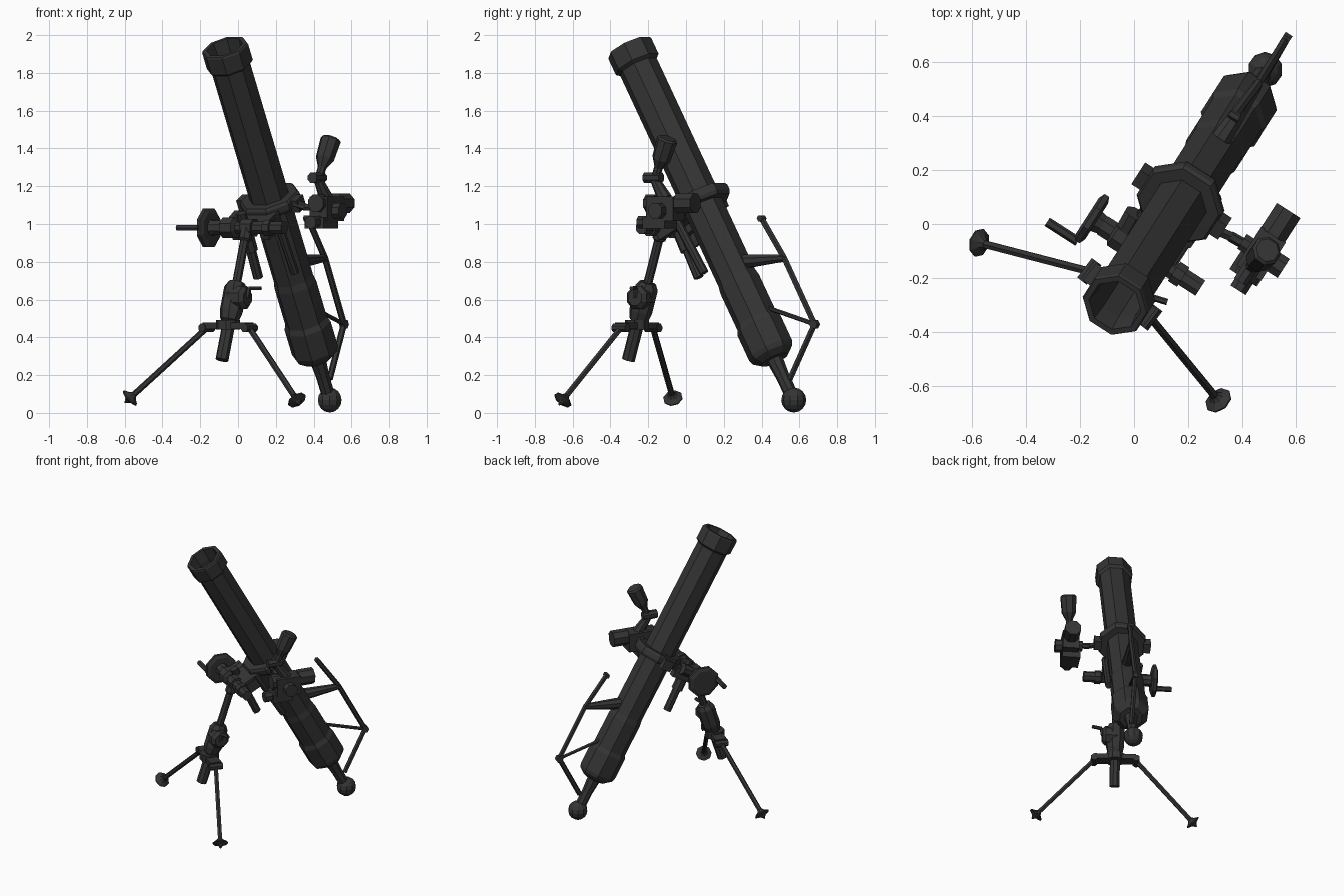
import bpy, bmesh, math
from mathutils import Vector as V, Matrix

if "Cube" in bpy.data.objects:
    bpy.data.objects.remove(bpy.data.objects["Cube"])

mat = bpy.data.materials.new("dark_metal")
mat.diffuse_color = (0.035, 0.035, 0.035, 1)
mat.use_nodes = True
mat.node_tree.nodes["Principled BSDF"].inputs["Base Color"].default_value = mat.diffuse_color

# Frame of the tilted barrel: U along the bore, A across, N towards the front
BASE = V((0.485, 0.57, 0.068))
U = (V((-0.07, -0.30, 1.935)) - BASE).normalized()
A = V((0.84, -0.54, 0)).normalized()
A = (A - U * A.dot(U)).normalized()
N = A.cross(U).normalized()
if N.y > 0:
    N = -N


def P(t, a=0, b=0):
    return BASE + U * t + A * a + N * b


def finish(name, bm):
    bmesh.ops.recalc_face_normals(bm, faces=bm.faces)
    me = bpy.data.meshes.new(name)
    bm.to_mesh(me)
    bm.free()
    me.materials.append(mat)
    ob = bpy.data.objects.new(name, me)
    bpy.context.collection.objects.link(ob)
    return ob


def lathe(name, origin, axis, profile, sides=8, ref=A, closed=False):
    """Turn (radius, distance) points around an axis; flat faceted sides."""
    origin, axis = V(origin), V(axis).normalized()
    if abs(axis.dot(ref)) > 0.95:
        ref = V((0, 0, 1))
    e1 = (ref - axis * ref.dot(axis)).normalized()
    e2 = axis.cross(e1)
    bm = bmesh.new()
    rings = []
    for r, d in profile:
        ring = []
        for i in range(sides):
            w = 2 * math.pi * (i + 0.5) / sides
            ring.append(bm.verts.new(origin + axis * d + (e1 * math.cos(w) + e2 * math.sin(w)) * r))
        rings.append(ring)
    pairs = list(zip(rings, rings[1:]))
    if closed:
        pairs.append((rings[-1], rings[0]))
    for lo, hi in pairs:
        for i in range(sides):
            j = (i + 1) % sides
            bm.faces.new((lo[i], lo[j], hi[j], hi[i]))
    if not closed:
        bm.faces.new(rings[0])
        bm.faces.new(rings[-1])
    return finish(name, bm)


def rod(name, p0, p1, r0, r1=None, sides=8):
    d = V(p1) - V(p0)
    return lathe(name, p0, d, [(r0, 0), (r1 or r0, d.length)], sides)


def box(name, c, size, x, y, z):
    bm = bmesh.new()
    m = Matrix((x, y, z)).transposed().to_4x4()
    m.translation = V(c)
    bmesh.ops.create_cube(bm, size=1, matrix=m @ Matrix.Diagonal((*size, 1)))
    return finish(name, bm)


def path(name, pts, r, sides=6):
    for i, (p, q) in enumerate(zip(pts, pts[1:])):
        rod(f"{name}_{i + 1}", p, q, r, sides=sides)


# Barrel with breech, muzzle collar and open bore
lathe("barrel", BASE, U, [
    (0.08, 0.245), (0.118, 0.275), (0.127, 0.30), (0.127, 0.45), (0.115, 0.48),
    (0.115, 0.70), (0.108, 0.74), (0.108, 2.015), (0.127, 2.03), (0.127, 2.125),
    (0.122, 2.135), (0.100, 2.135), (0.090, 2.05), (0.090, 0.8)])
lathe("breech_stem", BASE, U, [(0.036, 0), (0.036, 0.14), (0.045, 0.25)])
bm = bmesh.new()
bmesh.ops.create_uvsphere(bm, u_segments=10, v_segments=8, radius=0.066,
                          matrix=Matrix.Translation(BASE))
finish("base_ball", bm)

# Carrying handle behind the barrel
handle = [V((0.37, 0.40, 1.03)), V((0.46, 0.52, 0.82)), V((0.56, 0.68, 0.47)), V((0.485, 0.55, 0.18))]
path("rear_handle", handle, 0.017)
rod("handle_end", handle[0] - A * 0.02, handle[0] + A * 0.02, 0.018, sides=6)
rod("handle_elbow", handle[2] - A * 0.015, handle[2] + A * 0.015, 0.026, sides=6)
rod("handle_bracket", P(0.79, 0, -0.09), handle[1], 0.04, 0.02)
rod("handle_brace", P(0.50, 0, -0.10), handle[2], 0.012, sides=6)

# Clamp ring around the barrel and its bracket
lathe("clamp_ring", P(1.17), U, [(0.10, 0), (0.155, 0), (0.165, 0.02), (0.165, 0.05),
                                 (0.155, 0.065), (0.10, 0.065)], closed=True)
for s in (-1, 1):
    box(f"clamp_lug_{s}", P(1.19, s * 0.165, 0), (0.05, 0.07, 0.07), A, N, U)
    box(f"bracket_cheek_{s}", P(1.15, s * 0.09, 0.19), (0.05, 0.15, 0.07), A, N, U)
box("clamp_bracket", P(1.18, 0, 0.17), (0.22, 0.13, 0.05), A, N, U)

# Recoil buffer and guide bar alongside the barrel
rod("recoil_buffer", P(0.87, -0.048, 0.235), P(1.25, -0.048, 0.215), 0.027)
rod("buffer_sleeve", P(1.03, -0.048, 0.228), P(1.2, -0.048, 0.22), 0.038)
rod("guide_bar", P(0.83, 0.10, 0.11), P(1.2, 0.10, 0.13), 0.024)

# Traversing gear: cross tube with collars, handwheel and crank
T0 = V((-0.155, 0.02, 0.98))
H = V((0.84, -0.54, 0)).normalized()
lathe("traverse_tube", T0, H, [
    (0.022, 0), (0.022, 0.045), (0.042, 0.045), (0.042, 0.09), (0.058, 0.10), (0.058, 0.17),
    (0.032, 0.18), (0.032, 0.22), (0.05, 0.22), (0.05, 0.29), (0.036, 0.29), (0.036, 0.36),
    (0.046, 0.36), (0.046, 0.40), (0.036, 0.40), (0.036, 0.475)])
lathe("handwheel", T0, H, [(0.085, -0.02), (0.11, -0.01), (0.11, 0.01), (0.085, 0.02)])
lathe("handwheel_hub", T0, H, [(0.05, 0), (0.035, 0.06)])
grip = V((-0.207, -0.065, 0.98))
rod("handwheel_grip", grip, grip - H * 0.135, 0.018, sides=6)
rod("traverse_lock", T0 + H * 0.13, T0 + H * 0.13 + V((0.05, 0.09, 0.06)), 0.04)

# Elevating column with gearbox
C0, C1 = V((-0.085, -0.305, 0.28)), V((0.05, -0.125, 0.99))
lathe("elevating_column", C0, C1 - C0, [
    (0.035, 0), (0.035, 0.21), (0.05, 0.22), (0.062, 0.27), (0.062, 0.40), (0.045, 0.43),
    (0.024, 0.43), (0.024, 0.66), (0.036, 0.67), (0.036, 0.74)])
K = V((-0.02, -0.225, 0.61))
lathe("elevation_gear", K, H, [(0.05, -0.03), (0.066, 0), (0.066, 0.065), (0.045, 0.085)])
crank = K + H * 0.08
rod("elevation_crank", crank, crank + V((0.01, 0, 0.05)), 0.014, sides=6)
rod("elevation_grip", crank + V((0.01, 0, 0.05)), crank + V((0.075, -0.02, 0.05)), 0.012, sides=6)

# Bipod: yoke plate, legs and spiked feet
LEGS = {"left": (V((-0.165, -0.175, 0.45)), V((-0.57, -0.07, 0.08))),
        "right": (V((0.06, -0.345, 0.45)), V((0.31, -0.65, 0.07)))}
mid = (LEGS["left"][0] + LEGS["right"][0]) / 2 + V((0, 0, 0.012))
span = (LEGS["right"][0] - LEGS["left"][0]).normalized()
side = V((0, 0, 1)).cross(span)
box("bipod_yoke", mid, (0.28, 0.08, 0.035), span, side, V((0, 0, 1)))
lathe("yoke_collar", mid - V((0, 0, 0.02)), (0, 0, 1), [(0.065, 0), (0.065, 0.05)])
for name, (top, foot) in LEGS.items():
    rod(f"{name}_leg", top, foot, 0.016, sides=6)
    rod(f"{name}_leg_hinge", top - side * 0.045, top + side * 0.045, 0.024)
    lathe(f"{name}_foot", foot, foot - top, [(0.016, -0.03), (0.028, -0.015), (0.053, 0.0),
                                             (0.053, 0.006), (0.02, 0.018), (0.003, 0.04)])

# Optical sight on an arm
W = V((0.54, 0.84, 0)).normalized()
Z = V((0, 0, 1))
S = V((0.47, -0.11, 1.08))
path("sight_arm", [P(1.2, 0.16, 0.02), V((0.355, -0.045, 1.09)), S], 0.02)
box("sight_body", S, (0.11, 0.17, 0.13), H, W, Z)
box("sight_base", S + V((-0.03, -0.03, -0.075)), (0.12, 0.14, 0.06), H, W, Z)
rod("sight_eyepiece", S + W * 0.08 + Z * 0.03, S + W * 0.19 + Z * 0.03, 0.056)
rod("sight_front_tube", S - W * 0.16 - Z * 0.07, S - W * 0.04 - Z * 0.07, 0.036)
rod("sight_side_knob", S + H * 0.04 - Z * 0.01, S + H * 0.10 - Z * 0.01, 0.045)
rod("sight_inner_knob", S - H * 0.085 - Z * 0.0, S - H * 0.04, 0.035)
rod("sight_upper_knob", S - W * 0.11 + Z * 0.03, S - W * 0.05 + Z * 0.03, 0.05)
E0, E1 = V((0.425, -0.165, 1.235)), V((0.495, -0.095, 1.46))
rod("sight_neck", S + Z * 0.05, E0, 0.04, 0.025)
rod("sight_elbow", E0 - W * 0.06 + Z * 0.01, E0 + W * 0.04 + Z * 0.01, 0.03)
lathe("sight_scope", E0, E1 - E0, [(0.022, 0), (0.024, 0.07), (0.05, 0.12), (0.056, 0.23), (0.045, 0.24)])
